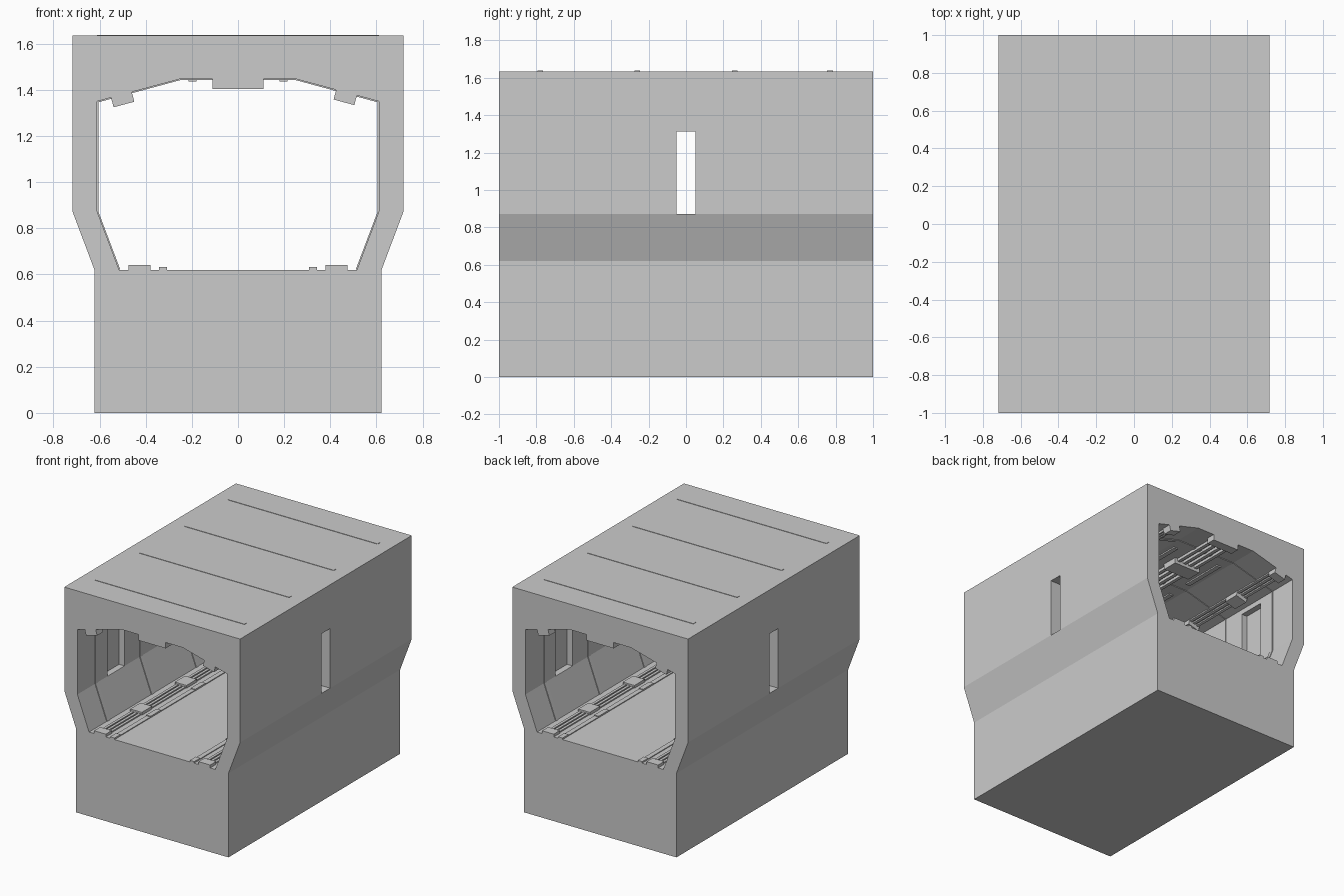
import bpy, bmesh, math

if "Cube" in bpy.data.objects:
    bpy.data.objects.remove(bpy.data.objects["Cube"])


def prism(name, pts, y0, y1):
    """Extrude an x/z profile along y."""
    bm = bmesh.new()
    f = bm.faces.new([bm.verts.new((x, y0, z)) for x, z in pts])
    ext = bmesh.ops.extrude_face_region(bm, geom=[f])
    for v in ext["geom"]:
        if isinstance(v, bmesh.types.BMVert):
            v.co.y = y1
    bmesh.ops.recalc_face_normals(bm, faces=bm.faces)
    me = bpy.data.meshes.new(name)
    bm.to_mesh(me)
    bm.free()
    ob = bpy.data.objects.new(name, me)
    bpy.context.collection.objects.link(ob)
    return ob


def bar(name, x, z, w, h, y0, y1, tilt=0.0):
    """Box running along y, centred at x/z, tilted in the cross-section."""
    c, s = math.cos(tilt), math.sin(tilt)
    pts = [(x + a * w / 2 * c - b * h / 2 * s, z + a * w / 2 * s + b * h / 2 * c)
           for a, b in ((-1, -1), (1, -1), (1, 1), (-1, 1))]
    return prism(name, pts, y0, y1)


def mirrored(half):
    return half + [(-x, z) for x, z in reversed(half)]


def cut(target, cutter):
    mod = target.modifiers.new("cut", 'BOOLEAN')
    mod.operation = 'DIFFERENCE'
    mod.solver = 'EXACT'
    mod.object = cutter
    bpy.context.view_layer.objects.active = target
    bpy.ops.object.modifier_apply(modifier=mod.name)
    bpy.data.objects.remove(cutter)


# Main shell with tunnel opening
shell = prism("tunnel_shell", mirrored([(.622, 0), (.622, .62), (.717, .872), (.717, 1.635)]), -1, 1)
inner = [(.515, .62), (.61, .872), (.61, 1.35), (.25, 1.447)]
cut(shell, prism("opening_cutter", mirrored(inner), -1.2, 1.2))

# Slot windows through both walls, blind niches in the wall bays
cut(shell, bar("window_cutter", 0, 1.092, 2, .44, -.05, .05))
for s in (-1, 1):
    for y in (-.55, .55):
        cut(shell, bar("niche_cutter", s * .61, 1.092, .09, .44, y - .1, y + .1))

# Thin ribs lining walls and ceiling, just breaking through the roof
rib_inner = [(.51, .621), (.605, .872), (.605, 1.346), (.25, 1.442)]
rib_outer = [(.61, 1.638), (.61, 1.36), (.62, .87), (.53, .621)]
rib = ([(x, z) for x, z in rib_inner] + [(-x, z) for x, z in reversed(rib_inner)]
       + [(-x, z) for x, z in reversed(rib_outer)] + rib_outer)
for y in (-.78, -.26, .26, .77):
    prism("wall_rib", rib, y - .015, y + .015)

# Bracket positions along the tunnel
brackets = [(-1, -.93), (-.58, -.46), (-.06, .06), (.46, .58), (.93, 1)]

# Floor rails and their clamps
for s in (-1, 1):
    for x, w, h in ((.325, .035, .006), (.395, .02, .009), (.425, .02, .009), (.455, .02, .009)):
        bar("floor_rail", s * x, .62 + h / 2, w, h, -1, 1)
    for y0, y1 in brackets:
        bar("floor_clamp", s * .426, .63, .095, .022, y0, y1)
        bar("inner_clamp", s * .325, .625, .036, .013, y0, y1)

# Ceiling conduits with central housings
for x in (-.075, -.025, .025, .075):
    bar("ceiling_pipe", x, 1.437, .025, .022, -1, 1)
for y0, y1 in brackets:
    bar("ceiling_housing", 0, 1.427, .22, .046, y0, y1)

# Sloped ceiling conduits and tilted housings
slope = math.atan2(.097, .36)
for side, cx in ((-1, .50), (1, .465)):
    t = -side * slope
    for dx in (-.03, 0, .03):
        x = cx + dx
        bar("side_pipe", side * x, 1.35 + (.61 - x) * .269 - .006, .018, .016, -1, 1, t)
    for y0, y1 in brackets:
        bar("side_housing", side * cx, 1.35 + (.61 - cx) * .269 - .021, .093, .046, y0, y1, t)

# Flat ceiling light strips
for x in (-.197, .197):
    for y in (-.52, 0, .52):
        bar("ceiling_light", x, 1.443, .035, .012, y - .17, y + .17)
